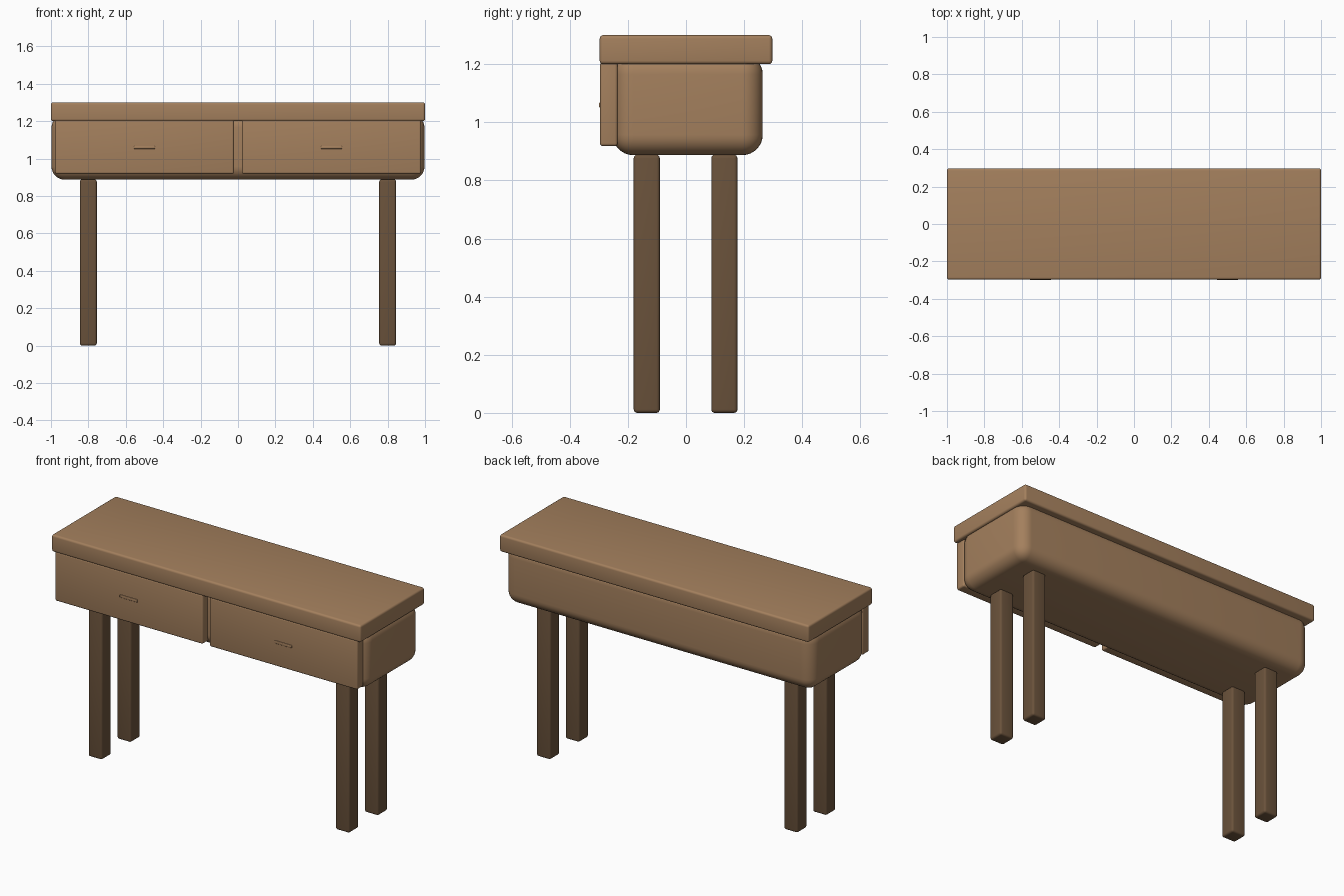
import bpy
import math

cube = bpy.data.objects.get("Cube")
if cube:
    bpy.data.objects.remove(cube, do_unlink=True)


def material(name, color):
    mat = bpy.data.materials.new(name)
    mat.use_nodes = True
    mat.diffuse_color = color
    bsdf = next(n for n in mat.node_tree.nodes if n.type == 'BSDF_PRINCIPLED')
    bsdf.inputs["Base Color"].default_value = color
    return mat


light_wood = material("light wood", (0.37, 0.215, 0.11, 1))
dark_wood = material("dark wood", (0.145, 0.085, 0.044, 1))


def rounded_box(name, low, high, radius, segments, mat):
    """Box between two corners with rounded edges."""
    center = [(a + b) / 2 for a, b in zip(low, high)]
    bpy.ops.mesh.primitive_cube_add(size=1, location=center)
    obj = bpy.context.object
    obj.name = name
    obj.scale = [b - a for a, b in zip(low, high)]
    bpy.ops.object.transform_apply(location=False, rotation=False, scale=True)
    bevel = obj.modifiers.new("rounded edges", 'BEVEL')
    bevel.width = radius
    bevel.segments = segments
    bpy.ops.object.modifier_apply(modifier=bevel.name)
    bpy.ops.object.shade_smooth_by_angle(angle=math.radians(40))
    obj.data.materials.append(mat)
    return obj


# Top slab and drawer case
rounded_box("table_top", (-1, -0.297, 1.2), (1, 0.297, 1.3), 0.012, 4, light_wood)
rounded_box("drawer_case", (-0.997, -0.252, 0.887), (0.997, 0.264, 1.235), 0.07, 8, light_wood)

# Drawers, handles and legs on both sides
for side, label in ((-1, "right"), (1, "left")):
    mid = side * 0.5
    rounded_box(label + "_drawer", (mid - 0.478, -0.296, 0.918),
                (mid + 0.478, -0.235, 1.207), 0.01, 4, light_wood)
    rounded_box(label + "_handle", (mid - 0.057, -0.3, 1.051),
                (mid + 0.057, -0.285, 1.068), 0.004, 3, light_wood)
    for y, place in ((-0.135, "front"), (0.132, "back")):
        x = side * 0.8
        rounded_box(f"{place}_{label}_leg", (x - 0.045, y - 0.045, 0),
                    (x + 0.045, y + 0.045, 0.888), 0.012, 4, dark_wood)
